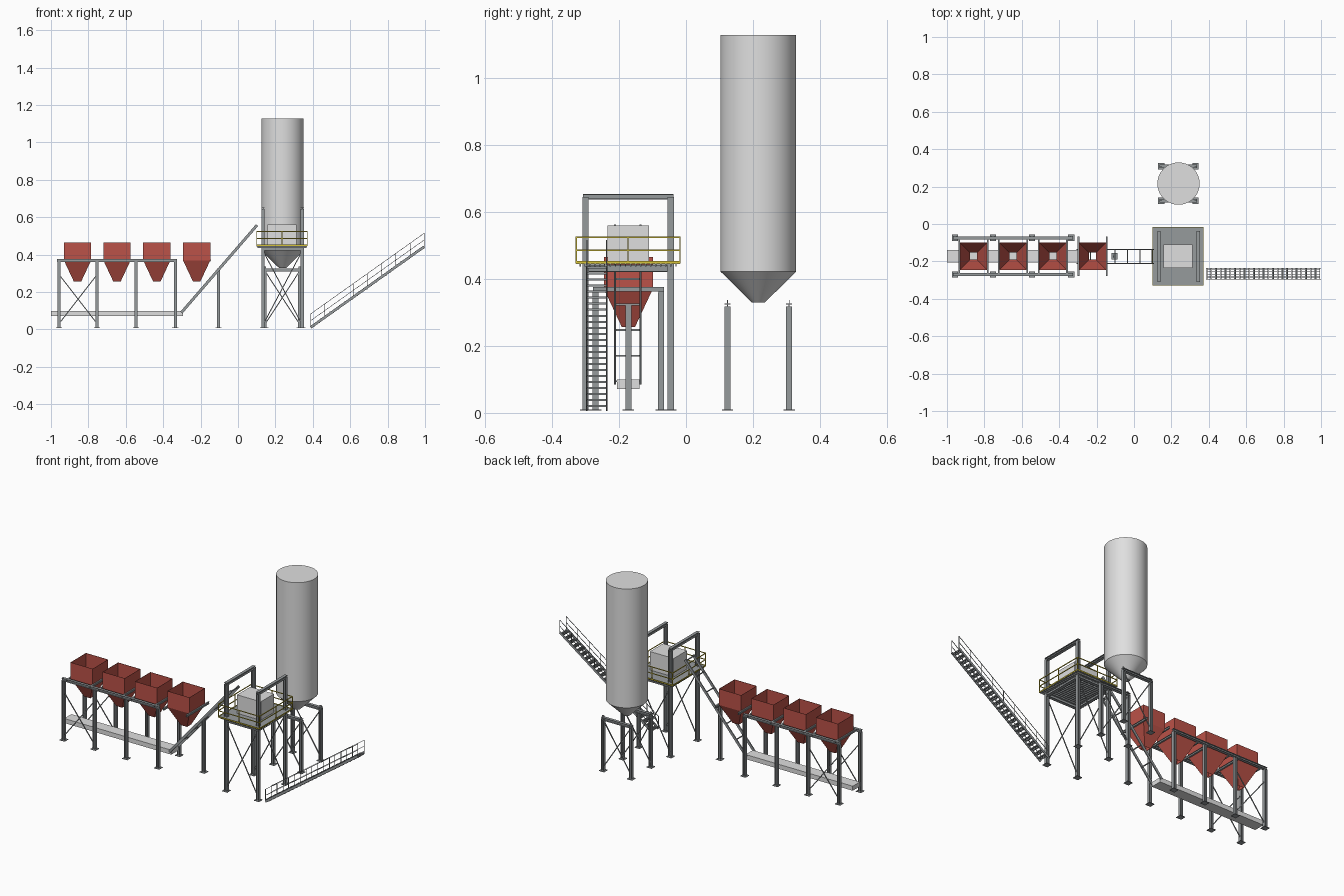
import bpy, bmesh, math
from mathutils import Vector, Matrix

if "Cube" in bpy.data.objects:
    bpy.data.objects.remove(bpy.data.objects["Cube"])


def material(name, rgb):
    m = bpy.data.materials.new(name)
    m.diffuse_color = (*rgb, 1)
    m.use_nodes = True
    m.node_tree.nodes["Principled BSDF"].inputs["Base Color"].default_value = m.diffuse_color
    return m


STEEL = material("grey steel", (0.305, 0.325, 0.335))
LIGHT = material("light grey", (0.74, 0.74, 0.74))
RED = material("hopper red", (0.50, 0.085, 0.065))
YELLOW = material("safety yellow", (0.68, 0.55, 0.04))


class Part:
    """Collects bars, boxes and rings into one named object."""

    def __init__(self, name, mat):
        self.name, self.mat, self.bm = name, mat, bmesh.new()

    def bar(self, p, q, w, h, off=(0, 0)):
        # rectangular bar from p to q; w is sideways, h is across
        p, q = Vector(p), Vector(q)
        d = (q - p).normalized()
        side = Vector((0, 1, 0)) if abs(d.y) < 0.9 else Vector((1, 0, 0))
        side = (side - d * side.dot(d)).normalized()
        up = d.cross(side)
        mid = (p + q) / 2 + side * off[0] + up * off[1]
        rot = Matrix((side, up, d)).transposed().to_4x4()
        size = Matrix.Diagonal((w, h, (q - p).length, 1))
        bmesh.ops.create_cube(self.bm, size=1, matrix=Matrix.Translation(mid) @ rot @ size)

    def ibeam(self, p, q, w=0.018, h=0.017, t=0.003):
        self.bar(p, q, t, h - 2 * t)
        for s in (-1, 1):
            self.bar(p, q, w, t, (0, s * (h - t) / 2))

    def box(self, x0, x1, y0, y1, z0, z1):
        ym, zm = (y0 + y1) / 2, (z0 + z1) / 2
        self.bar((x0, ym, zm), (x1, ym, zm), y1 - y0, z1 - z0)

    def leg(self, x, y, top, w=0.018):
        # column with base plate
        self.ibeam((x, y, 0.009), (x, y, top), w, w - 0.001)
        self.box(x - 0.017, x + 0.017, y - 0.017, y + 0.017, 0.007, 0.01)

    def cross(self, x0, x1, y, z0, z1):
        # X bracing
        for a, b in ((z0, z1), (z1, z0)):
            self.bar((x0, y, a), (x1, y, b), 0.004, 0.005)

    def loft(self, n, cx, cy, rings, cap):
        # rings are (radius, z)
        prev = first = None
        for r, z in rings:
            vs = [self.bm.verts.new((cx + r * math.cos(math.tau * (i + .5) / n),
                                     cy + r * math.sin(math.tau * (i + .5) / n), z)) for i in range(n)]
            if prev:
                for i in range(n):
                    j = (i + 1) % n
                    self.bm.faces.new((prev[i], prev[j], vs[j], vs[i]))
            prev, first = vs, first or vs
        if cap:
            self.bm.faces.new(prev)
            self.bm.faces.new(first[::-1])

    def done(self):
        me = bpy.data.meshes.new(self.name)
        bmesh.ops.recalc_face_normals(self.bm, faces=self.bm.faces)
        self.bm.to_mesh(me)
        self.bm.free()
        me.materials.append(self.mat)
        ob = bpy.data.objects.new(self.name, me)
        bpy.context.collection.objects.link(ob)
        return ob


# --- Storage silo on four legs
SX, SY = 0.238, 0.216
p = Part("silo", LIGHT)
p.loft(64, SX, SY, [(0.02, 0.33), (0.113, 0.422), (0.113, 1.129)], True)
ob = p.done()
bpy.context.view_layer.objects.active = ob
ob.select_set(True)
bpy.ops.object.shade_smooth_by_angle(angle=math.radians(30))
ob.select_set(False)

p = Part("silo_frame", STEEL)
for y in (0.124, 0.308):
    for x in (0.145, 0.329):
        p.leg(x, y, 0.318)
        p.box(x - 0.006, x + 0.006, y - 0.001, y + 0.001, 0.32, 0.337)
    p.ibeam((0.136, y, 0.318), (0.338, y, 0.318))
p.done()
p = Part("silo_bracing", STEEL)
for y in (0.124, 0.308):
    p.cross(0.149, 0.325, y, 0.035, 0.305)
p.done()

# --- Batching hoppers
HY = -0.172
HOPPERS = (-0.858, -0.647, -0.434, -0.221)
k = math.sqrt(2)
for i, x in enumerate(HOPPERS):
    p = Part(f"hopper_{i + 1}", RED)
    p.loft(4, x, HY, [(0.02 * k, 0.257), (0.073 * k, 0.37), (0.073 * k, 0.466)], False)
    s = p.done().modifiers.new("wall", 'SOLIDIFY')
    s.thickness = 0.002

# --- Hopper support frame
p = Part("hopper_frame", STEEL)
for y in (-0.074, -0.270):
    for x in (-0.957, -0.754, -0.545, -0.335):
        p.leg(x, y, 0.36)
    p.ibeam((-0.967, y, 0.368), (-0.326, y, 0.368), 0.016, 0.016)
for x in HOPPERS:
    for s in (-1, 1):
        p.ibeam((x + s * 0.076, -0.278, 0.369), (x + s * 0.076, -0.066, 0.369), 0.009, 0.013, 0.002)
p.done()
p = Part("hopper_bracing", STEEL)
for y in (-0.074, -0.270):
    p.cross(-0.95, -0.76, y, 0.04, 0.285)
p.done()

# --- Collecting conveyor and inclined conveyor
p = Part("collecting_conveyor", LIGHT)
p.box(-1.0, -0.295, -0.206, -0.139, 0.072, 0.099)
p.done()

A, B = Vector((-0.303, 0, 0.09)), Vector((0.102, 0, 0.558))
p = Part("inclined_conveyor", STEEL)
for y in (-0.212, -0.136):
    p.bar(A + Vector((0, y, 0)), B + Vector((0, y, 0)), 0.006, 0.015)
for i in range(7):
    c = A.lerp(B, 0.01 + i * 0.163)
    p.bar((c.x, -0.212, c.z), (c.x, -0.136, c.z), 0.005, 0.005)
p.leg(-0.104, HY, 0.325)
p.done()

# --- Mixer tower portals
TX, TY = (0.134, 0.343), (-0.300, -0.046)
p = Part("tower_frame", STEEL)
for x in TX:
    for y in TY:
        p.leg(x, y, 0.645, 0.019)
    p.ibeam((x, TY[0] - 0.008, 0.645), (x, TY[1] + 0.008, 0.645))
    p.ibeam((x, TY[0], 0.432), (x, TY[1], 0.432), 0.018, 0.022)
for y in TY:
    p.ibeam((TX[0], y, 0.432), (TX[1], y, 0.432), 0.018, 0.022)
p.done()
p = Part("tower_bracing", STEEL)
for y in TY:
    p.cross(TX[0] + 0.005, TX[1] - 0.005, y, 0.035, 0.41)
p.done()

# --- Platform with floor joists
X0, X1, Y0, Y1 = 0.10, 0.37, -0.328, -0.018
p = Part("platform", STEEL)
p.box(X0, X1, Y0, Y1, 0.445, 0.45)
for i in range(20):
    y = Y0 + 0.012 + i * (Y1 - Y0 - 0.024) / 19
    p.box(X0 + 0.004, X1 - 0.004, y - 0.002, y + 0.002, 0.437, 0.445)
p.done()

# --- Mixer
p = Part("mixer_box", LIGHT)
p.box(0.158, 0.314, -0.234, -0.11, 0.45, 0.56)
p.done()

# --- Platform guard rail
p = Part("platform_railing", YELLOW)
corners = [(X0, Y0), (X1, Y0), (X1, Y1), (X0, Y1)]
for a, b in zip(corners, corners[1:] + corners[:1]):
    for z in (0.486, 0.524):
        p.bar((*a, z), (*b, z), 0.004, 0.004)
    p.bar((*a, 0.450), (*b, 0.450), 0.003, 0.007)
    for f in (0, 0.5):
        c = Vector(a).lerp(Vector(b), f)
        p.bar((*c, 0.447), (*c, 0.525), 0.004, 0.004)
p.done()

# --- Stair flight: stringers and grated treads
S, E = Vector((0.388, 0, 0.011)), Vector((0.996, 0, 0.443))
p = Part("stair", STEEL)
for y in (-0.296, -0.237):
    o = Vector((0, y, 0))
    p.bar(S + o, E + o, 0.004, 0.014)
for i in range(24):
    c = S.lerp(E, (i + 0.5) / 24)
    for s in (-0.010, 0.010):
        p.box(c.x + s - 0.002, c.x + s + 0.002, -0.296, -0.237, c.z - 0.003, c.z + 0.003)
    for j in range(6):
        y = -0.288 + j * 0.0086
        p.box(c.x - 0.010, c.x + 0.010, y - 0.001, y + 0.001, c.z - 0.002, c.z + 0.002)
p.done()

# --- Stair handrails
p = Part("stair_handrail", STEEL)
for y in (-0.296, -0.237):
    for h in (0.036, 0.072):
        o = Vector((0, y, h))
        p.bar(S + o, E + o, 0.0025, 0.0025)
    for i in range(9):
        c = S.lerp(E, i / 8)
        p.bar((c.x, y, c.z), (c.x, y, c.z + 0.073), 0.0025, 0.0025)
p.done()
